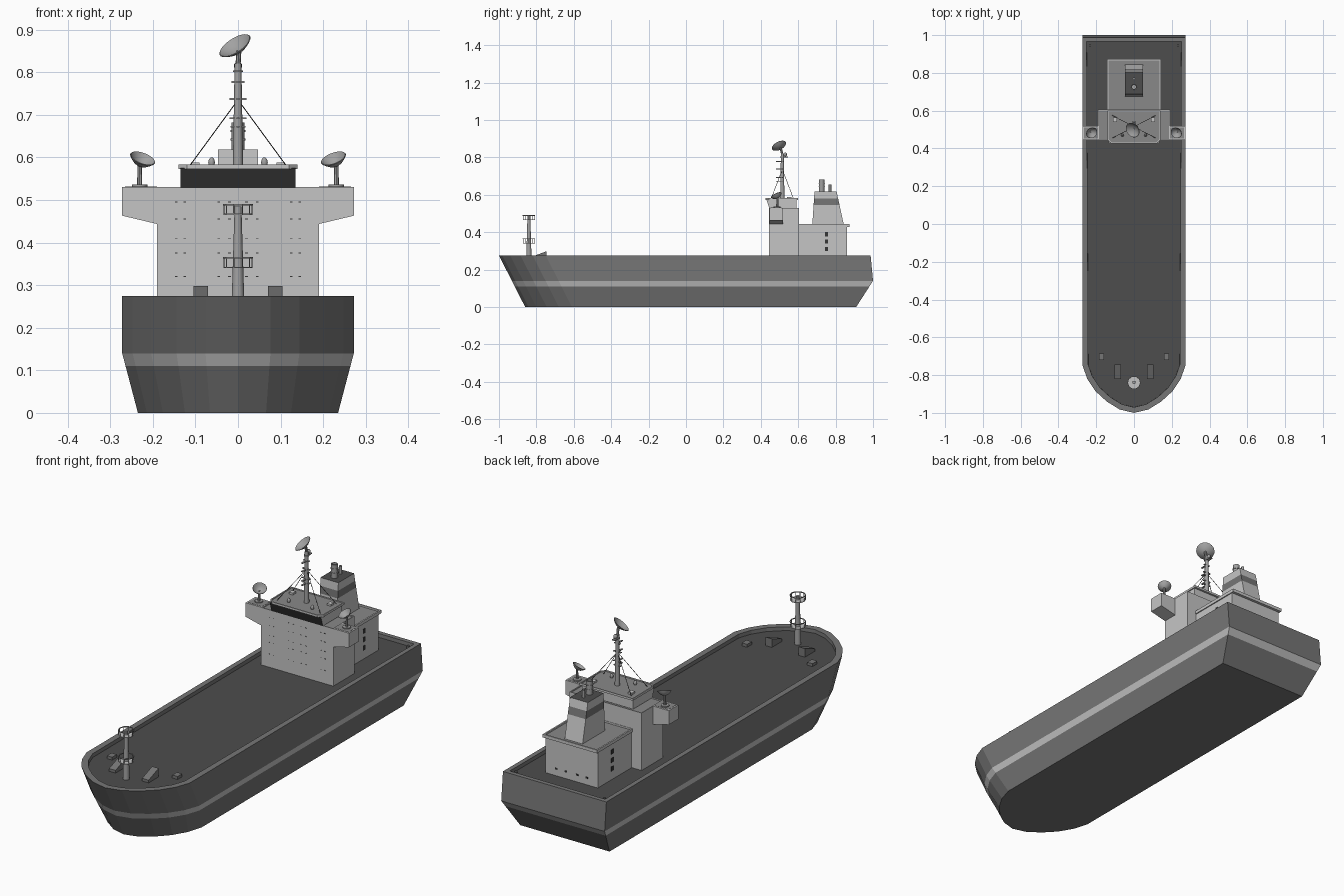
import bpy, bmesh, math
from mathutils import Vector

if "Cube" in bpy.data.objects:
    bpy.data.objects.remove(bpy.data.objects["Cube"])


def material(name, v):
    m = bpy.data.materials.new(name)
    m.diffuse_color = (v, v, v, 1)
    m.use_nodes = True
    m.node_tree.nodes["Principled BSDF"].inputs["Base Color"].default_value = m.diffuse_color
    return m


HULL = material("hull_grey", 0.18)
LIGHT = material("light_grey", 0.56)
DECK = material("deck_dark_grey", 0.075)
ROOF = material("roof_grey", 0.25)
DARK = material("window_dark", 0.035)
METAL = material("fitting_grey", 0.36)


def loft(name, loops, mats, rule=None, recess=None, cuts=()):
    """Skin between equal-sized loops, cap the ends; recess = (rim, depth, material index)."""
    bm = bmesh.new()
    rows = [[bm.verts.new(p) for p in lp] for lp in loops]
    n = len(rows[0])
    for a, b in zip(rows, rows[1:]):
        for i in range(n):
            j = (i + 1) % n
            bm.faces.new((a[i], a[j], b[j], b[i]))
    bm.faces.new(rows[0])
    top = bm.faces.new(rows[-1])
    bmesh.ops.recalc_face_normals(bm, faces=bm.faces[:])
    for z in cuts:
        bmesh.ops.bisect_plane(bm, geom=bm.verts[:] + bm.edges[:] + bm.faces[:],
                               plane_co=(0, 0, z), plane_no=(0, 0, 1))
    if rule:
        for f in bm.faces:
            f.material_index = rule(f.calc_center_median(), f.normal)
    if recess:
        bmesh.ops.inset_region(bm, faces=[top], thickness=recess[0])
        inner = bmesh.ops.inset_region(bm, faces=[top], thickness=0.0005)
        bmesh.ops.translate(bm, verts=top.verts[:], vec=(0, 0, -recess[1]))
        top.material_index = recess[2]
    me = bpy.data.meshes.new(name)
    bm.to_mesh(me)
    bm.free()
    for m in mats:
        me.materials.append(m)
    ob = bpy.data.objects.new(name, me)
    bpy.context.collection.objects.link(ob)
    return ob


def prism(name, outline, z0, z1, mats, **kw):
    return loft(name, [[(x, y, z) for x, y in outline] for z in (z0, z1)], mats, **kw)


def side_prism(name, profile, x0, x1, mats, **kw):
    return loft(name, [[(x, y, z) for y, z in profile] for x in (x0, x1)], mats, **kw)


def box(name, x0, x1, y0, y1, z0, z1, mat, **kw):
    mats = mat if isinstance(mat, list) else [mat]
    return prism(name, [(x0, y0), (x1, y0), (x1, y1), (x0, y1)], z0, z1, mats, **kw)


def lathe(name, profile, base, mat, axis=(0, 0, 1), segs=12, smooth=True):
    """Revolve (radius, height) points about an axis through base."""
    q = Vector((0, 0, 1)).rotation_difference(Vector(axis).normalized())
    loops = [[Vector(base) + q @ Vector((r * math.cos(2 * math.pi * i / segs),
                                         r * math.sin(2 * math.pi * i / segs), h))
              for i in range(segs)] for r, h in profile]
    ob = loft(name, loops, [mat])
    if smooth:
        for p in ob.data.polygons:
            p.use_smooth = len(p.vertices) == 4
        ob.data.set_sharp_from_angle(angle=math.radians(40))
    return ob


def rod(name, a, b, r0, r1, mat, segs=8):
    d = Vector(b) - Vector(a)
    return lathe(name, [(r0, 0), (r1, d.length)], a, mat, d, segs)


def dish(name, rim_centre, n, radius, depth):
    n = Vector(n).normalized()
    k = [0.05, 0.3, 0.55, 0.8, 1.0]
    outer = [(radius * t, depth * t * t) for t in k]
    inner = [(radius * t * 0.97, depth * t * t + 0.0015) for t in reversed(k)]
    return lathe(name, outer + inner, Vector(rim_centre) - n * depth, METAL, n, 24)


# Hull: stacked outlines from keel to rail, with a pale stripe and a sunken deck
BOW = [(1, .25), (.91, .18), (.75, .115), (.53, .06), (.28, .018)]


def hull_loop(z, w, bow, stern):
    right = [(w, stern)] + [(w * x, bow + d) for x, d in BOW]
    pts = right + [(0, bow)] + [(-x, y) for x, y in reversed(right)]
    return [(x, y, z) for x, y in pts]


loft("hull", [hull_loop(0, .235, -.86, .91), hull_loop(.11, .264, -.97 + .054, .981),
              hull_loop(.14, .272, -.931, 1.0), hull_loop(.275, .272, -1.0, .987)],
     [HULL, LIGHT, DECK],
     rule=lambda c, n: 1 if .11 < c.z < .14 else 0, recess=(.03, .018, 2))

# Accommodation block, aft house and their sunken roofs
box("main_house", -.19, .19, .445, .605, .255, .53, [LIGHT, ROOF], recess=(.006, .005, 1))
box("aft_house", -.138, .138, .6, .86, .255, .43, LIGHT)
box("aft_roof", -.143, .143, .6, .873, .428, .443, [LIGHT, ROOF], recess=(.01, .007, 1))

# Bridge wings with dishes
for s, side in ((-1, "left"), (1, "right")):
    prof = [(.188, .443), (.272, .463), (.272, .53), (.188, .53)]
    loft(side + "_bridge_wing", [[(s * x, y, z) for x, z in prof] for y in (.446, .518)], [LIGHT])
    xs = sorted((s * .19, s * .265))
    box(side + "_wing_floor", *xs, .453, .511, .529, .531, ROOF)
    lathe(side + "_dish_base", [(.018, 0), (.018, .006)], (s * .231, .487, .53), METAL)
    rod(side + "_dish_post", (s * .231, .487, .53), (s * .231, .49, .582), .006, .005, METAL)
    dish(side + "_dish", (s * .224, .483, .597), (-s * .32, -.4, .85), .031, .02)

# Bridge with raked dark window front and chamfered roof
side_prism("bridge", [(.445, .528), (.43, .575), (.59, .575), (.59, .528)], -.135, .135,
           [LIGHT, DARK], rule=lambda c, n: 1 if n.y < -.8 else 0)
roof = [(.12, .425), (.14, .445), (.14, .6), (-.14, .6), (-.14, .445), (-.12, .425)]
prism("bridge_roof", roof, .573, .583, [LIGHT, ROOF], recess=(.006, .004, 1))
for s in (-1, 1):
    lathe("roof_dome", [(.006, 0), (.008, .008), (.006, .016), (.002, .02)],
          (s * .062, .47, .58), METAL)
    box("roof_locker", s * .1 - .01, s * .1 + .01, .54, .563, .578, .588, LIGHT)

# Main mast: pole, crossbars, stays and large dish
M = .515
rod("main_mast", (0, M, .578), (0, M, .82), .012, .008, METAL, 10)
for z, r in ((.67, .018), (.69, .02), (.735, .02), (.775, .015)):
    box("mast_crossbar", -r, r, M - .004, M + .004, z, z + .004, METAL)
    box("mast_bracket", -.004, .004, M - .035, M, z, z + .004, METAL)
lathe("mast_platform", [(.012, 0), (.012, .004)], (0, M, .8), METAL)
box("mast_arm", -.008, .008, M, M + .03, .8, .805, METAL)
lathe("mast_lamp", [(.004, 0), (.009, .006), (.009, .014), (.004, .02)], (0, M + .015, .805), METAL)
rod("dish_post", (0, M, .815), (.002, .506, .85), .006, .006, METAL)
dish("main_dish", (-.007, .497, .862), (-.5, -.4, .77), .042, .018)
for sx in (-1, 1):
    for sy in (-1, 1):
        rod("mast_stay", (0, M, .735), (sx * .115, M + sy * .06, .578), .0012, .0012, DARK, 5)

# Funnel with band and exhaust pipes
side_prism("funnel", [(.675, .434), (.687, .618), (.805, .618), (.845, .434)], -.047, .047,
           [LIGHT, HULL, DECK], cuts=(.545, .58),
           rule=lambda c, n: 2 if n.z > .9 else (1 if .545 < c.z < .58 else 0))
for y, r, top in ((.725, .015, .682), (.77, .007, .655)):
    lathe("exhaust_pipe", [(r, 0), (r, top - .61), (r * .75, top - .61), (r * .75, top - .62)],
          (0, y, .61), METAL)
for z in (.64, .66):
    lathe("exhaust_collar", [(.0175, 0), (.0175, .004)], (0, .725, z), METAL)

# Side windows, doors at the stern, and tiny front portholes
for s in (-1, 1):
    for z in (.31, .35, .39):
        x = sorted((s * .137, s * .1395))
        box("side_window", *x, .742, .76, z - .012, z + .01, DARK)
    for x in (.03, .08):
        box("stern_window", s * x - .006, s * x + .006, .859, .8615, .287, .295, DARK)
    for z in (.32, .375, .41, .455, .495):
        for x in (.02, .045, .125, .145):
            box("front_porthole", s * x - .003, s * x + .003, .444, .446, z - .001, z + .001, DARK)

# Foremast with two railed platforms
F = -.84
rod("foremast", (0, F, .256), (0, F, .485), .015, .008, METAL, 10)
for z in (.34, .465):
    lathe("foremast_platform", [(.034, 0), (.034, .003)], (0, F, z), LIGHT, segs=10, smooth=False)
    lathe("foremast_rail", [(.035, 0), (.035, .004), (.032, .004), (.032, 0), (.0345, 0)],
          (0, F, z + .022), METAL, segs=10, smooth=False).data.polygons
    # Open the ring so the platform shows through
    bm = bmesh.new()
    ob = bpy.context.collection.objects[-1]
    bm.from_mesh(ob.data)
    bmesh.ops.delete(bm, geom=[f for f in bm.faces if len(f.verts) > 4], context='FACES_ONLY')
    bm.to_mesh(ob.data)
    bm.free()
    for i in range(10):
        a = 2 * math.pi * i / 10
        x, y = .033 * math.cos(a), F + .033 * math.sin(a)
        rod("rail_post", (x, y, z), (x, y, z + .024), .0014, .0014, METAL, 5)

# Foredeck winches, hatches and stern bollards
for s in (-1, 1):
    side_prism("windlass_ramp", [(-.82, .256), (-.82, .27), (-.745, .298), (-.745, .256)],
               s * .087 - .017, s * .087 + .017, [HULL])
    box("deck_hatch", s * .172 - .014, s * .172 + .014, -.72, -.685, .256, .271, HULL)
    lathe("stern_bollard", [(.006, 0), (.006, .014)], (s * .233, .945, .256), HULL, segs=8)
